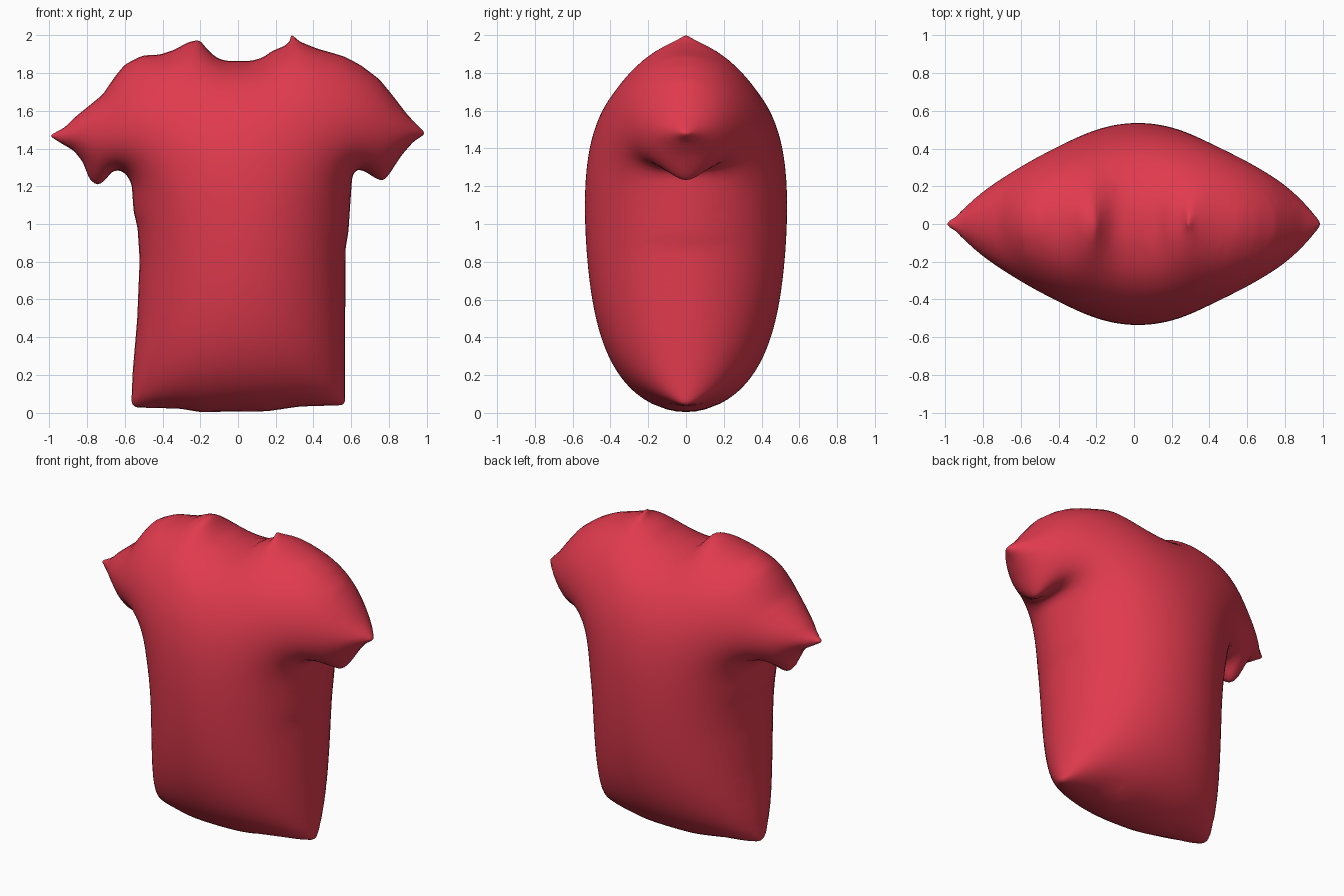
import bpy, bmesh, math
from mathutils import Vector
from mathutils.geometry import delaunay_2d_cdt

if "Cube" in bpy.data.objects:
    bpy.data.objects.remove(bpy.data.objects["Cube"])

DEPTH = 0.535   # half thickness at the fullest point
STEP = 0.028    # interior point spacing

# Shirt outline (x, z), clockwise from the left sleeve tip
OUTLINE = [
    (-1.0, 1.468), (-.92, 1.51), (-.865, 1.565), (-.717, 1.685), (-.653, 1.78),
    (-.60, 1.845), (-.505, 1.893), (-.415, 1.897), (-.336, 1.923), (-.267, 1.962),
    (-.204, 1.977), (-.161, 1.923), (-.114, 1.881), (-.066, 1.864), (.071, 1.864),
    (.13, 1.881), (.183, 1.918), (.25, 1.944), (.277, 1.968), (.281, 2.008),
    (.325, 1.967), (.42, 1.929), (.563, 1.888), (.653, 1.84), (.75, 1.766),
    (.828, 1.67), (.897, 1.579), (.995, 1.479), (.929, 1.436), (.865, 1.362),
    (.80, 1.262), (.768, 1.226), (.722, 1.246), (.675, 1.278), (.632, 1.291),
    (.606, 1.257), (.60, 1.183), (.585, .96), (.569, .865), (.567, .045),
    (.553, .04), (.325, .033), (.156, .008), (-.204, .004), (-.31, .022),
    (-.55, .028), (-.565, .045), (-.558, .214), (-.534, .495), (-.521, .81),
    (-.532, .98), (-.553, 1.066), (-.563, 1.21), (-.59, 1.262), (-.627, 1.286),
    (-.669, 1.278), (-.701, 1.235), (-.743, 1.202), (-.786, 1.235),
    (-.823, 1.33), (-.87, 1.389), (-.934, 1.426)]


def resample(points, spacing, passes):
    """Split the closed outline evenly and soften it a little."""
    pts = [Vector(p) for p in reversed(points)]
    out = []
    for a, b in zip(pts, pts[1:] + pts[:1]):
        n = max(1, round((b - a).length / spacing))
        out += [a.lerp(b, i / n) for i in range(n)]
    for _ in range(passes):
        m = len(out)
        out = [out[i] * .5 + (out[i - 1] + out[(i + 1) % m]) * .25 for i in range(m)]
    return out


def inside(p, loop):
    hit = False
    for a, b in zip(loop, loop[1:] + loop[:1]):
        if (a.y > p.y) != (b.y > p.y):
            if p.x < a.x + (b.x - a.x) * (p.y - a.y) / (b.y - a.y):
                hit = not hit
    return hit


def clear(p, loop, gap):
    return min((p.x - q.x) ** 2 + (p.y - q.y) ** 2 for q in loop) > gap * gap


def flat_panel(loop):
    """Triangulated flat shirt panel with fine rings along the seam."""
    n = len(loop)
    pts = list(loop)
    for off in (.004, .014):
        for i in range(n):
            t = (loop[(i + 1) % n] - loop[i - 1]).normalized()
            p = loop[i] + Vector((-t.y, t.x)) * off
            if clear(p, loop, off * .8) and inside(p, loop):
                pts.append(p)
    for j in range(int(2 / (STEP * .866)) + 1):
        for i in range(int(2 / STEP) + 1):
            p = Vector((-1 + (i + .5 * (j % 2)) * STEP, j * STEP * .866))
            if inside(p, loop) and clear(p, loop, .026):
                pts.append(p)
    edges = [(i, (i + 1) % n) for i in range(n)]
    res = delaunay_2d_cdt(pts, edges, [], 1, 1e-6)
    return res[0], res[2]


def inflate(verts, faces):
    """Balloon height: root of the Poisson solution that is zero on the seam."""
    n = len(verts)
    area = [0.0] * n
    link = [{} for _ in range(n)]
    count = {}
    for f in faces:
        for k in range(3):
            i, j, o = f[k], f[(k + 1) % 3], f[(k + 2) % 3]
            u, v = verts[i] - verts[o], verts[j] - verts[o]
            cr = abs(u.x * v.y - u.y * v.x) + 1e-9
            w = .5 * u.dot(v) / cr
            link[i][j] = link[i].get(j, 0) + w
            link[j][i] = link[j].get(i, 0) + w
            area[i] += cr / 6
            key = (min(i, j), max(i, j))
            count[key] = count.get(key, 0) + 1
    seam = {i for key, c in count.items() if c == 1 for i in key}
    rows = [(i, list(link[i].items()), sum(link[i].values()), area[i])
            for i in range(n) if i not in seam and link[i]]
    u = [0.0] * n
    for _ in range(220):
        for i, nb, total, a in rows:
            s = a
            for j, w in nb:
                s += w * u[j]
            u[i] += 1.85 * (s / total - u[i])
    top = max(u)
    return [DEPTH * math.sqrt(max(0.0, h) / top) for h in u]


# Inflated shirt: front half, mirrored to the back
verts, faces = flat_panel(resample(OUTLINE, .016, 2))
height = inflate(verts, faces)
mesh = bpy.data.meshes.new("inflated_shirt")
mesh.from_pydata([(v.x, -h, v.y) for v, h in zip(verts, height)], [], faces)
bm = bmesh.new()
bm.from_mesh(mesh)
for f in bm.faces:
    f.normal_update()
if sum(f.normal.y * f.calc_area() for f in bm.faces) > 0:
    bmesh.ops.reverse_faces(bm, faces=bm.faces[:])
for f in bm.faces:
    f.smooth = True
bm.to_mesh(mesh)
bm.free()

shirt = bpy.data.objects.new("inflated_shirt", mesh)
bpy.context.collection.objects.link(shirt)
mirror = shirt.modifiers.new("back_half", 'MIRROR')
mirror.use_axis = (False, True, False)
mirror.merge_threshold = .0005

red = bpy.data.materials.new("shirt_red")
red.diffuse_color = (.75, .043, .076, 1)
red.use_nodes = True
red.node_tree.nodes["Principled BSDF"].inputs["Base Color"].default_value = red.diffuse_color
mesh.materials.append(red)
